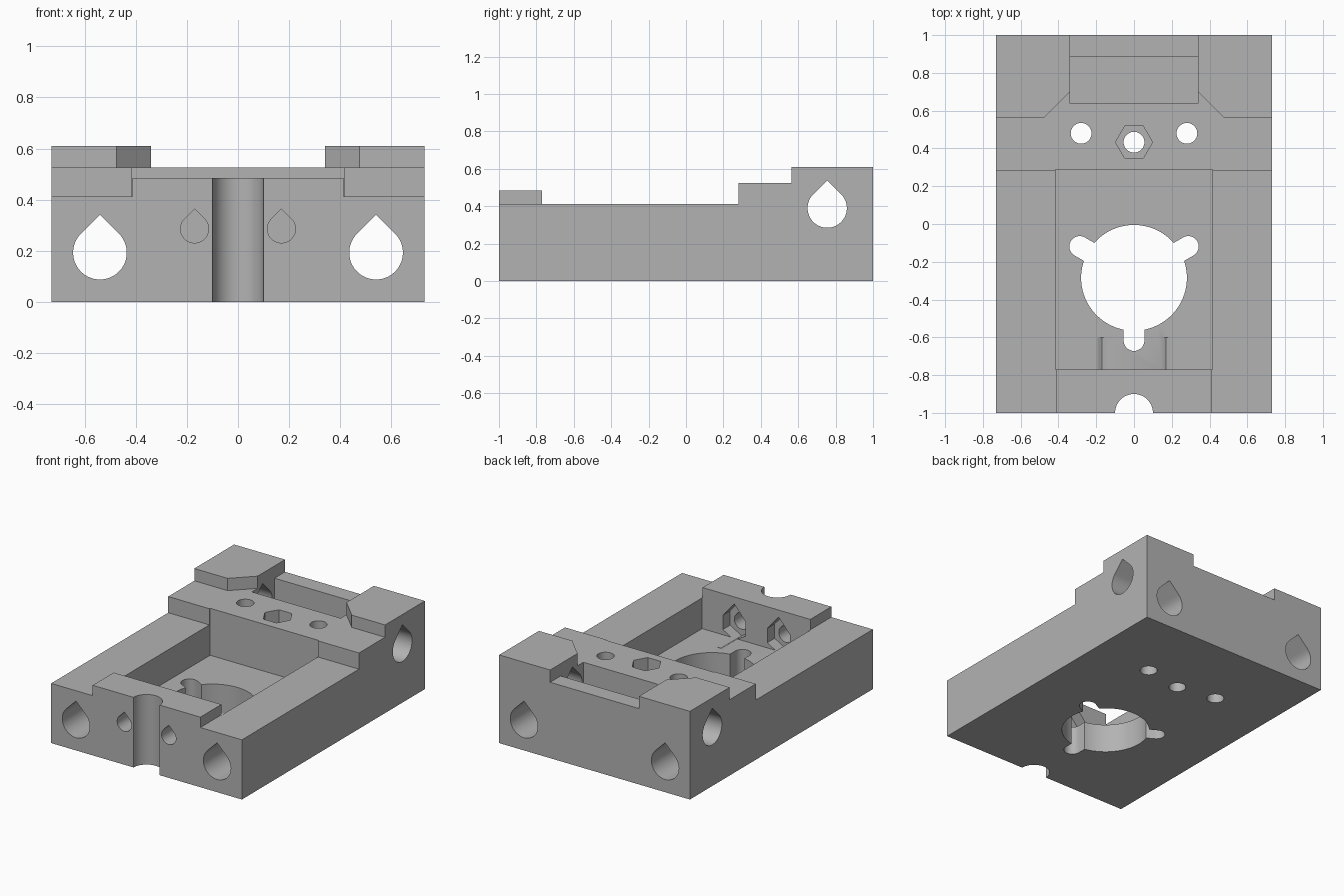
import bpy
import bmesh
from math import cos, sin, pi, radians, sqrt
from mathutils import Matrix, Vector

if "Cube" in bpy.data.objects:
    bpy.data.objects.remove(bpy.data.objects["Cube"], do_unlink=True)

HALF_W, TOP = 0.73, 0.61

grey = bpy.data.materials.new("plain grey")
grey.use_nodes = True
grey.diffuse_color = (0.45, 0.45, 0.45, 1)
grey.node_tree.nodes["Principled BSDF"].inputs["Base Color"].default_value = (0.45, 0.45, 0.45, 1)

# Axis frames: profile (a, b) and extrusion depth c mapped to x, y, z
AXES = {
    "z": lambda a, b, c: (a, b, c),
    "y": lambda a, b, c: (a, c, b),
    "x": lambda a, b, c: (c, a, b),
}


def prism(name, outline, axis, start, end):
    bm = bmesh.new()
    place = AXES[axis]
    face = bm.faces.new([bm.verts.new(place(a, b, start)) for a, b in outline])
    out = bmesh.ops.extrude_face_region(bm, geom=[face])
    shift = Vector(place(0, 0, end - start))
    bmesh.ops.translate(bm, vec=shift, verts=[g for g in out["geom"] if isinstance(g, bmesh.types.BMVert)])
    bmesh.ops.recalc_face_normals(bm, faces=bm.faces)
    mesh = bpy.data.meshes.new(name)
    bm.to_mesh(mesh)
    bm.free()
    mesh.materials.append(grey)
    obj = bpy.data.objects.new(name, mesh)
    bpy.context.collection.objects.link(obj)
    return obj


def rect(a0, a1, b0, b1):
    return [(a0, b0), (a1, b0), (a1, b1), (a0, b1)]


def ring(a, b, r, sides=64, turn=0.0):
    return [(a + r * cos(turn + 2 * pi * i / sides), b + r * sin(turn + 2 * pi * i / sides)) for i in range(sides)]


def teardrop(a, b, r, steps=40):
    # Arc around the bottom, closed by a right-angled point on top
    arc = [radians(135 + 270 * i / steps) for i in range(steps + 1)]
    return [(a + r * cos(t), b + r * sin(t)) for t in arc] + [(a, b + r * sqrt(2))]


def slot(cx, cy, length, r, angle, steps=16):
    # Radial slot with a rounded outer end
    pts = [(0, -r)] + [(length + r * cos(t), r * sin(t))
                       for t in [pi * (i / steps - 0.5) for i in range(steps + 1)]] + [(0, r)]
    turn = Matrix.Rotation(angle, 2)
    return [tuple(turn @ Vector(p) + Vector((cx, cy))) for p in pts]


body = prism("carriage_body", rect(-HALF_W, HALF_W, -1, 1), "z", 0, TOP)


def cut(outline, axis, start, end):
    cutter = prism("cutter", outline, axis, start, end)
    cutter.hide_render = True
    mod = body.modifiers.new("cut", "BOOLEAN")
    mod.operation = "DIFFERENCE"
    mod.solver = "EXACT"
    mod.object = cutter
    bpy.context.view_layer.objects.active = body
    bpy.ops.object.modifier_apply(modifier=mod.name)
    mesh = cutter.data
    bpy.data.objects.remove(cutter, do_unlink=True)
    bpy.data.meshes.remove(mesh)


# Step between the two raised rear blocks, with chamfered inner corners
right_half = [(0.34, 1.5), (0.34, 0.70), (0.475, 0.565), (1, 0.565), (1, -1.5)]
cut(right_half + [(-x, y) for x, y in reversed(right_half)], "z", 0.525, 1)

# Front block height and lower side rails
cut(rect(-1, 1, -1.5, 0.28), "z", 0.485, 1)
for s in (-1, 1):
    cut(rect(min(s * 0.412, s), max(s * 0.412, s), -1.5, 0.28), "z", 0.413, 1)

# Main pocket and rear pocket
cut(rect(-0.415, 0.415, -0.77, 0.288), "z", 0.2, 1)
cut(rect(-0.34, 0.34, 0.637, 0.885), "z", 0.2, 1)

# Large round opening with three radial slots
MOTOR_Y = -0.285
cut(ring(0, MOTOR_Y, 0.28, 96), "z", -0.5, 0.35)
for k in range(3):
    cut(slot(0, MOTOR_Y, 0.332, 0.055, radians(30 + 120 * k)), "z", -0.5, 0.35)

# Rod bores: two lengthwise, one crosswise
for s in (-1, 1):
    cut(teardrop(s * 0.54, 0.193, 0.105), "y", -1.5, 1.5)
cut(teardrop(0.755, 0.39, 0.105), "x", -1.5, 1.5)

# Front screw holes with pointed nut traps on the inner wall
for s in (-1, 1):
    x, z = s * 0.17, 0.286
    cut(teardrop(x, z, 0.055), "y", -1.5, -0.6)
    trap = ring(x, z, 0.1, 6, radians(30))
    trap[1] = (x, z + 0.15)
    cut(trap, "y", -0.85, -0.6)

# Vertical screw holes and the hexagonal nut recess
for x, y in ((-0.28, 0.48), (0.28, 0.48), (0, 0.433)):
    cut(ring(x, y, 0.055, 40), "z", -0.5, 1)
cut(ring(0, 0.433, 0.098, 6), "z", 0.3, 1)

# Half-round groove down the front
cut(ring(0, -1, 0.1), "z", -0.5, 1)

bpy.ops.object.select_all(action="DESELECT")
body.select_set(True)
bpy.context.view_layer.objects.active = body
bpy.ops.object.shade_smooth_by_angle(angle=radians(30))
